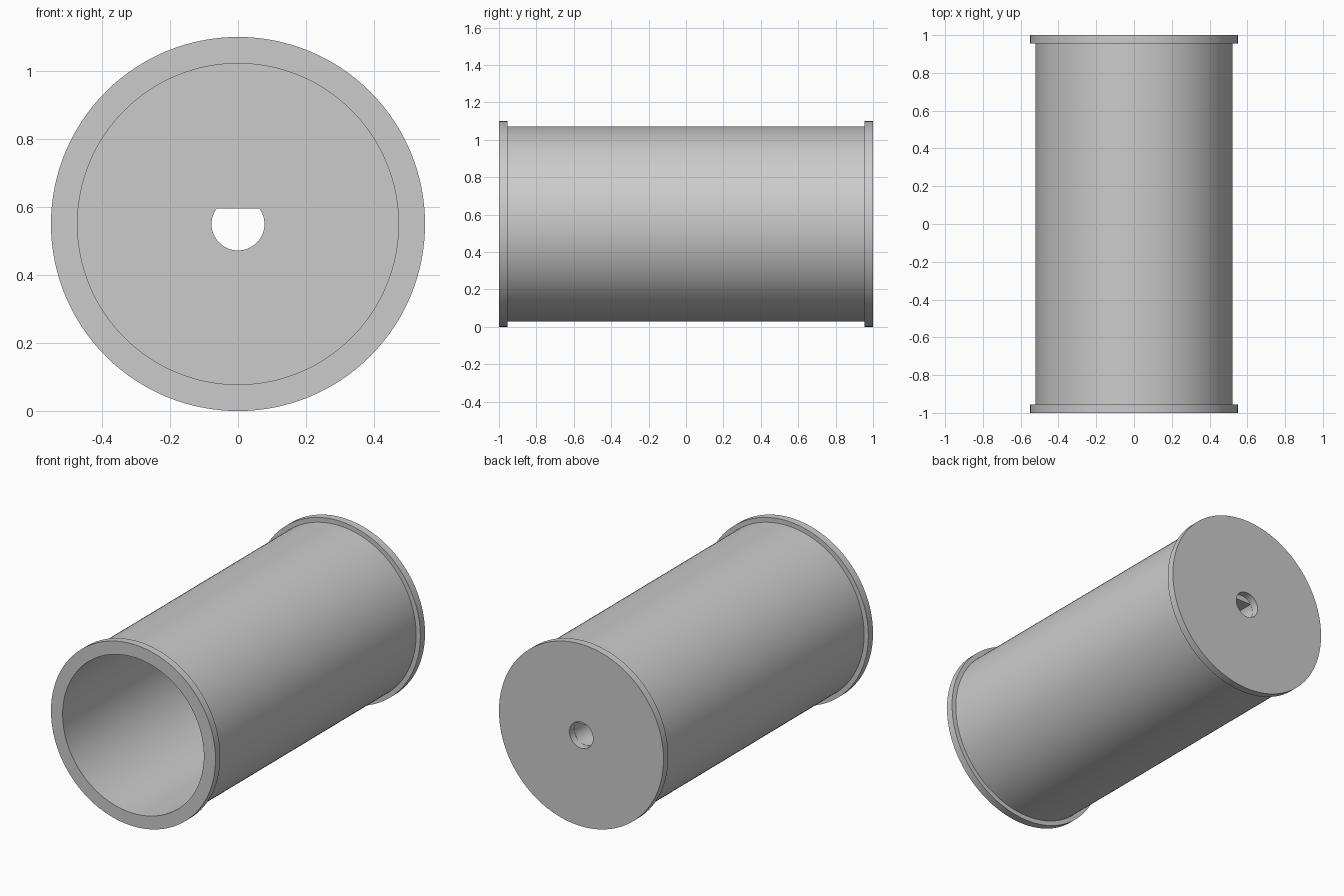
import bpy
import bmesh
import math

default = bpy.data.objects.get("Cube")
if default:
    bpy.data.objects.remove(default, do_unlink=True)

CENTRE_Z = 0.55
FLANGE_R, BODY_R, BORE_R, HOLE_R = 0.55, 0.522, 0.472, 0.079
END, FLANGE_IN, FLOOR = 1.0, 0.955, 0.8

grey = bpy.data.materials.new("plain grey")
grey.use_nodes = True
colour = (0.6, 0.6, 0.6, 1)
grey.diffuse_color = colour
grey.node_tree.nodes["Principled BSDF"].inputs["Base Color"].default_value = colour


def circle(radius, count, flat=None):
    """Points of a circle in x and z, optionally cut level at the top."""
    start, sweep = 0, 2 * math.pi
    if flat is None:
        angles = [start + sweep * i / count for i in range(count)]
    else:
        start = math.pi - math.asin(flat / radius)
        sweep = math.pi + 2 * math.asin(flat / radius)
        angles = [start + sweep * i / count for i in range(count + 1)]
    return [(radius * math.cos(a), radius * math.sin(a)) for a in angles]


def loft(name, sections):
    """Join matching outlines along y and cap both ends."""
    bm = bmesh.new()
    rings = [[bm.verts.new((x, y, z + CENTRE_Z)) for x, z in outline]
             for outline, y in sections]
    n = len(rings[0])
    for a, b in zip(rings, rings[1:]):
        for i in range(n):
            j = (i + 1) % n
            bm.faces.new((a[i], a[j], b[j], b[i]))
    bm.faces.new(rings[0])
    bm.faces.new(rings[-1])
    bmesh.ops.recalc_face_normals(bm, faces=bm.faces)
    mesh = bpy.data.meshes.new(name)
    bm.to_mesh(mesh)
    bm.free()
    obj = bpy.data.objects.new(name, mesh)
    bpy.context.collection.objects.link(obj)
    mesh.materials.append(grey)
    return obj


# Flanged sleeve, open at the front with a thick floor at the back
profile = [(BORE_R, FLOOR), (BORE_R, -END), (FLANGE_R, -END),
           (FLANGE_R, -FLANGE_IN), (BODY_R, -FLANGE_IN),
           (BODY_R, FLANGE_IN), (FLANGE_R, FLANGE_IN), (FLANGE_R, END)]
sleeve = loft("flanged_sleeve", [(circle(r, 128), y) for r, y in profile])

# Round recess at the back, then a flat-topped shaft hole through the floor
cutters = [
    loft("recess_cutter", [(circle(HOLE_R, 32), y) for y in (FLANGE_IN, END + 0.1)]),
    loft("shaft_cutter", [(circle(HOLE_R - 0.001, 24, 0.045), y)
                          for y in (FLOOR - 0.1, FLANGE_IN + 0.01)]),
]
bpy.context.view_layer.objects.active = sleeve
for cutter in cutters:
    cutter.hide_render = True
    cut = sleeve.modifiers.new("cut", 'BOOLEAN')
    cut.operation = 'DIFFERENCE'
    cut.solver = 'EXACT'
    cut.object = cutter
    bpy.ops.object.modifier_apply(modifier=cut.name)
    bpy.data.objects.remove(cutter, do_unlink=True)

# Smooth round walls with crisp rims
bpy.ops.object.select_all(action='DESELECT')
sleeve.select_set(True)
bpy.ops.object.shade_smooth_by_angle(angle=math.radians(30))
